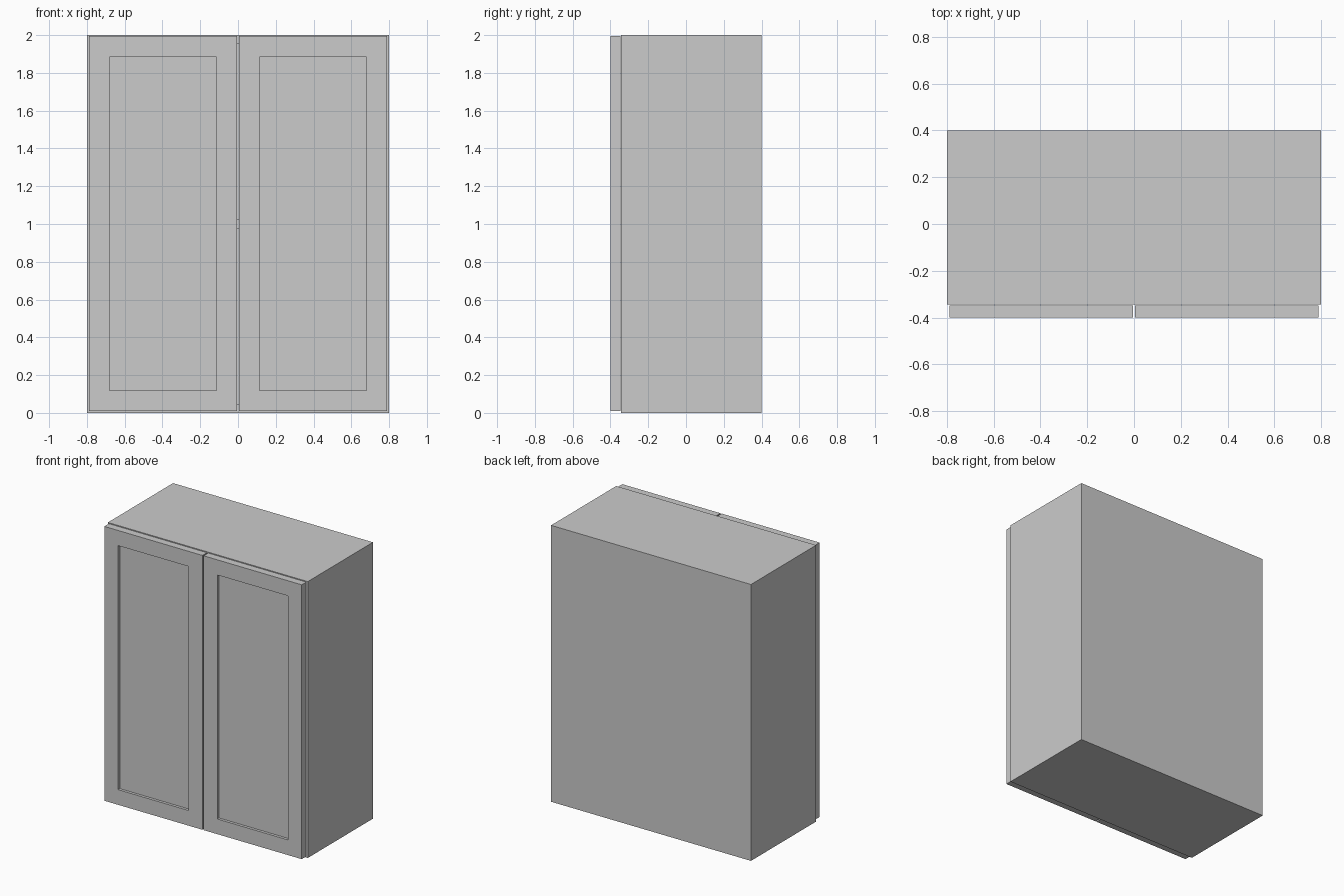
import bpy, bmesh

if "Cube" in bpy.data.objects:
    bpy.data.objects.remove(bpy.data.objects["Cube"])

T = 0.045                      # board thickness
W, D0, D1, H = 0.80, -0.345, 0.40, 2.0


def box(name, x, y, z):
    """Axis-aligned board from (min, max) ranges."""
    bm = bmesh.new()
    bmesh.ops.create_cube(bm, size=1)
    for v in bm.verts:
        v.co = [r[0] if c < 0 else r[1] for c, r in zip(v.co, (x, y, z))]
    me = bpy.data.meshes.new(name)
    bm.to_mesh(me)
    bm.free()
    ob = bpy.data.objects.new(name, me)
    bpy.context.collection.objects.link(ob)
    return ob


def recess_front(ob, border, depth):
    """Sink a rectangular panel into the front (-y) face."""
    bm = bmesh.new()
    bm.from_mesh(ob.data)
    bm.normal_update()
    face = min(bm.faces, key=lambda f: f.normal.y)
    bmesh.ops.inset_region(bm, faces=[face], thickness=border)
    rim = bmesh.ops.extrude_discrete_faces(bm, faces=[face])["faces"]
    for v in rim[0].verts:
        v.co.y += depth
    bmesh.ops.recalc_face_normals(bm, faces=bm.faces)
    bm.to_mesh(ob.data)
    bm.free()


# Sides and doors, mirrored left and right
for label, s in (("left", -1), ("right", 1)):
    box(label + "_side", sorted((s * (W - T), s * W)), (D0, D1), (0, H))
    door = box(label + "_door", sorted((s * 0.005, s * 0.79)), (-0.40, -0.348), (0.01, 1.995))
    recess_front(door, 0.155, 0.02)

# Bottom, shelf and top between the sides
inner = (-W + T, W - T)
box("bottom_panel", inner, (D0, D1), (0, T))
box("middle_shelf", inner, (D0, D1 - 0.02), (1 - T / 2, 1 + T / 2))
box("top_panel", inner, (D0, D1), (H - T, H))

# Back board
box("back_panel", inner, (D1 - 0.02, D1), (T, H - T))
